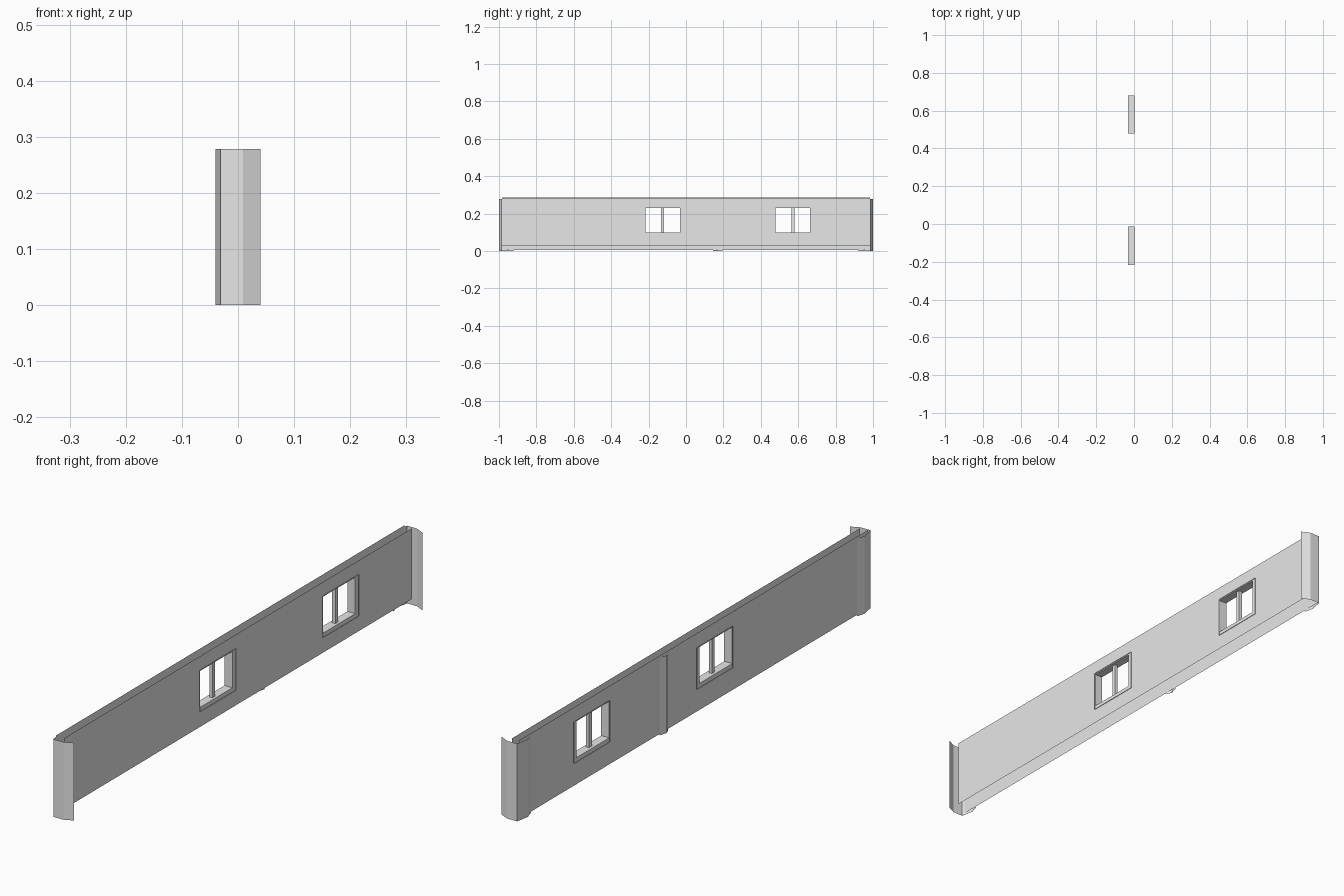
import bpy, bmesh

cube = bpy.data.objects.get("Cube")
if cube:
    bpy.data.objects.remove(cube, do_unlink=True)

grey = bpy.data.materials.new("plain_grey")
grey.use_nodes = True
grey.diffuse_color = (0.8, 0.8, 0.8, 1)
grey.node_tree.nodes["Principled BSDF"].inputs["Base Color"].default_value = (0.8, 0.8, 0.8, 1)

OUTER_X, INNER_X = 0.0, -0.031
HOLES = [(-0.217, -0.032), (0.479, 0.663)]
SILL, HEAD = 0.10, 0.23
POST_TOP = 0.278


def finish(name, bm):
    mesh = bpy.data.meshes.new(name)
    bm.to_mesh(mesh)
    bm.free()
    mesh.materials.append(grey)
    obj = bpy.data.objects.new(name, mesh)
    bpy.context.collection.objects.link(obj)
    return obj


def extrude_profile(name, points, direction, closed=False):
    """Sweep an open or closed line of points along a direction into a sheet."""
    bm = bmesh.new()
    verts = [bm.verts.new(p) for p in points]
    edges = [bm.edges.new(pair) for pair in zip(verts, verts[1:])]
    if closed:
        edges.append(bm.edges.new((verts[-1], verts[0])))
    ret = bmesh.ops.extrude_edge_only(bm, edges=edges)
    moved = [v for v in ret["geom"] if isinstance(v, bmesh.types.BMVert)]
    bmesh.ops.translate(bm, verts=moved, vec=direction)
    return finish(name, bm)


def wall_sheet(name, x, bottom, top, side):
    """Thin wall sheet with window openings left out of its panels."""
    bm = bmesh.new()
    ys = [-0.985] + [y for hole in HOLES for y in hole] + [0.985]
    zs = [bottom, SILL, HEAD, top]
    for i in range(len(ys) - 1):
        for j in range(3):
            if j == 1 and i % 2 == 1:
                continue
            y0, y1, z0, z1 = ys[i], ys[i + 1], zs[j], zs[j + 1]
            ring = [(x, y0, z0), (x, y1, z0), (x, y1, z1), (x, y0, z1)]
            bm.faces.new([bm.verts.new(p) for p in ring[::side]])
    bmesh.ops.remove_doubles(bm, verts=bm.verts, dist=0.0001)
    # Merge the panels into large flat faces
    bmesh.ops.dissolve_limit(bm, angle_limit=0.01, verts=bm.verts, edges=bm.edges)
    return finish(name, bm)


def box(name, x0, x1, y0, y1, z0, z1):
    bm = bmesh.new()
    bmesh.ops.create_cube(bm, size=1)
    for v in bm.verts:
        v.co = (x1 if v.co.x > 0 else x0, y1 if v.co.y > 0 else y0, z1 if v.co.z > 0 else z0)
    return finish(name, bm)


def rectangle(x, y0, y1, z0, z1):
    return [(x, y0, z0), (x, y1, z0), (x, y1, z1), (x, y0, z1)]


# Two wall sheets; the outer one stops short of the floor
wall_sheet("outer_wall", OUTER_X, 0.03, 0.283, 1)
wall_sheet("inner_wall", INNER_X, 0.005, 0.285, -1)

# Windows: reveal, slightly proud surround and centre mullion
for label, (y0, y1) in zip(("front", "back"), HOLES):
    extrude_profile(label + "_window_reveal", rectangle(OUTER_X, y0, y1, SILL, HEAD),
                    (INNER_X - OUTER_X, 0, 0), True)
    extrude_profile(label + "_window_surround",
                    rectangle(OUTER_X + 0.002, y0 - 0.001, y1 + 0.018, SILL - 0.015, HEAD + 0.004),
                    (INNER_X - OUTER_X - 0.004, 0, 0), True)
    mid = (y0 + y1) / 2
    box(label + "_window_mullion", -0.021, -0.009, mid - 0.008, mid + 0.008, SILL, HEAD)

# Faceted end posts, mirrored front to back
post = [(0.04, 0.985), (0.009, 1.0), (-0.031, 1.0), (-0.04, 0.953), (-0.031, 0.922)]
for label, s in (("front", -1), ("back", 1)):
    extrude_profile(label + "_end_post", [(x, s * y, 0) for x, y in post][::s], (0, 0, POST_TOP))

# Small pilaster on the inner wall
pilaster = [(INNER_X, 0.195), (-0.04, 0.165), (INNER_X, 0.145)]
extrude_profile("pilaster", [(x, y, 0) for x, y in pilaster], (0, 0, POST_TOP))

# Consistent outward normals on the swept sheets
for obj in bpy.context.scene.objects:
    if obj.type == "MESH" and ("post" in obj.name or "pilaster" in obj.name):
        bm = bmesh.new()
        bm.from_mesh(obj.data)
        for f in bm.faces:
            c = f.calc_center_median()
            side = f.normal.y * c.y if abs(f.normal.y) > 0.5 else -f.normal.x
            if side < 0 and "post" in obj.name or f.normal.x > 0 and "pilaster" in obj.name:
                f.normal_flip()
        bm.to_mesh(obj.data)
        bm.free()
